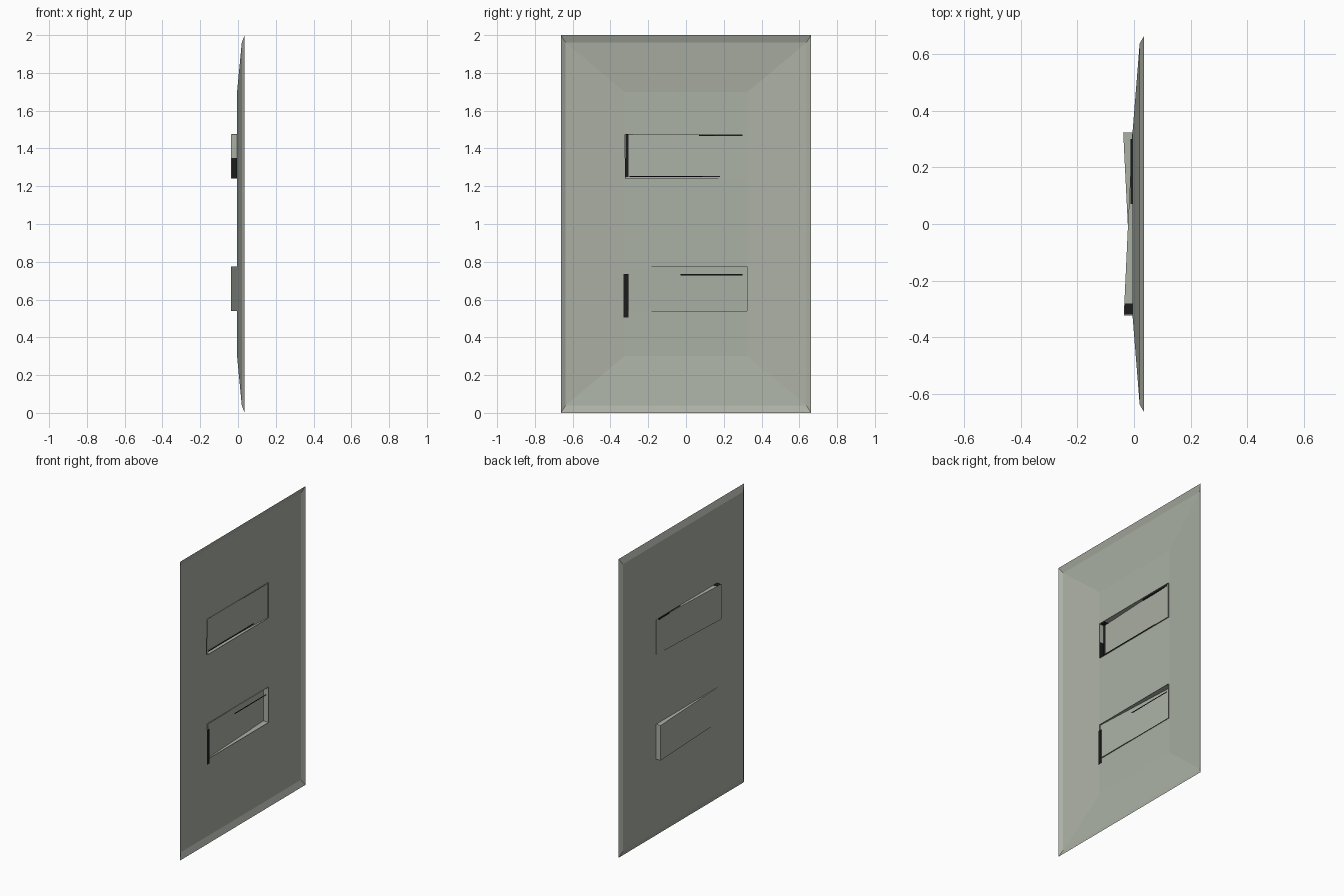
import bpy, bmesh

if "Cube" in bpy.data.objects:
    bpy.data.objects.remove(bpy.data.objects["Cube"])


def material(name, rgb):
    m = bpy.data.materials.new(name)
    m.diffuse_color = (*rgb, 1)
    m.use_nodes = True
    m.node_tree.nodes["Principled BSDF"].inputs["Base Color"].default_value = m.diffuse_color
    return m


GREY = material("warm grey plastic", (0.41, 0.44, 0.38))
DARK = material("dark contact", (0.012, 0.012, 0.012))


def finish(bm, name, mat):
    bmesh.ops.remove_doubles(bm, verts=bm.verts, dist=1e-5)
    me = bpy.data.meshes.new(name)
    bm.to_mesh(me)
    bm.free()
    me.materials.append(mat)
    ob = bpy.data.objects.new(name, me)
    bpy.context.collection.objects.link(ob)
    return ob


def quad(bm, *pts):
    return bm.faces.new([bm.verts.new(p) for p in pts])


def ring(x, hy, z0, z1):
    # winding gives a face normal toward -x
    return [(x, hy, z0), (x, -hy, z0), (x, -hy, z1), (x, hy, z1)]


def bridge(bm, back, front):
    for i in range(4):
        j = (i + 1) % 4
        quad(bm, back[i], back[j], front[j], front[i])


HY = 0.322                                   # half width of switches
SWITCHES = {"upper": (1.24, 1.475), "lower": (0.54, 0.775)}
FRONT = -0.005

# Wall plate: open-backed shell with a bevelled rim and two openings
bm = bmesh.new()
rings = [ring(0.035, 0.663, 0, 2), ring(0.02, 0.637, 0.04, 1.96),
         ring(FRONT, 0.326, 0.30, 1.70)]
for a, b in zip(rings, rings[1:]):
    bridge(bm, a, b)
ys = [-0.326, -HY, HY, 0.326]
zs = [0.30, 0.54, 0.775, 1.24, 1.475, 1.70]
for i in range(3):
    for k in range(5):
        if i == 1 and k in (1, 3):
            continue
        quad(bm, (FRONT, ys[i + 1], zs[k]), (FRONT, ys[i], zs[k]),
             (FRONT, ys[i], zs[k + 1]), (FRONT, ys[i + 1], zs[k + 1]))
finish(bm, "wall_plate", GREY)

# Rocker switches: hollow wedges, tilted opposite ways
for name, (z0, z1) in SWITCHES.items():
    xl, xr = (-0.036, -0.006) if name == "upper" else (-0.006, -0.038)
    bm = bmesh.new()
    face = [(xr, HY, z0), (xl, -HY, z0), (xl, -HY, z1), (xr, HY, z1)]
    quad(bm, *face)
    bridge(bm, ring(0.002, HY, z0, z1), face)
    finish(bm, name + "_rocker", GREY)


def plate(name, lo, hi):
    bm = bmesh.new()
    bmesh.ops.create_cube(bm, size=1)
    for v in bm.verts:
        v.co = [(a + b) / 2 + c * (b - a) for a, b, c in zip(lo, hi, v.co)]
    finish(bm, name, DARK)


# Thin dark contact strips behind and beside the rocker ends
plate("upper_contact_strip", (-0.033, -0.321, 1.25), (-0.031, -0.305, 1.474))
plate("lower_contact_strip", (0.0, -0.33, 0.505), (0.002, -0.305, 0.735))
plate("upper_contact_end", (-0.035, -0.3235, 1.241), (-0.003, -0.3205, 1.35))
plate("upper_contact_top", (-0.034, -0.32, 1.474), (-0.004, -0.28, 1.476))
plate("upper_edge_line_top", (-0.012, 0.07, 1.467), (-0.006, 0.30, 1.476))
plate("upper_edge_line_bottom", (-0.011, -0.30, 1.249), (-0.009, 0.18, 1.254))
plate("lower_edge_line", (-0.005, -0.03, 0.728), (-0.004, 0.30, 0.734))
